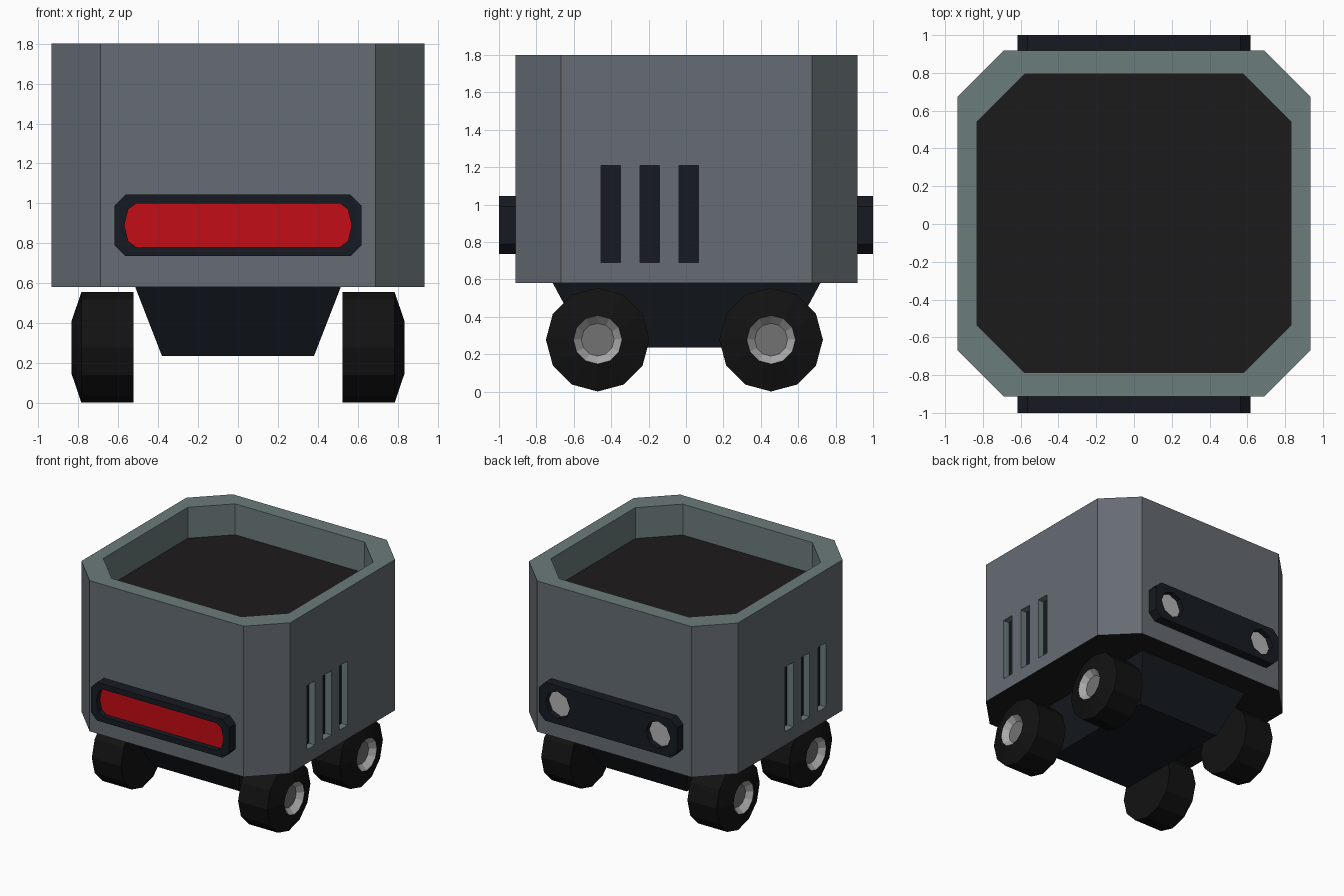
import bpy, bmesh, math

if "Cube" in bpy.data.objects:
    bpy.data.objects.remove(bpy.data.objects["Cube"])


def material(name, r, g, b):
    m = bpy.data.materials.new(name)
    m.diffuse_color = (r, g, b, 1)
    m.use_nodes = True
    m.node_tree.nodes["Principled BSDF"].inputs["Base Color"].default_value = m.diffuse_color
    return m


SLATE = material("slate", 0.13, 0.15, 0.17)
RIM = material("rim_grey", 0.15, 0.20, 0.20)
DARK = material("dark", 0.012, 0.011, 0.011)
NAVY = material("navy", 0.008, 0.011, 0.016)
RUBBER = material("rubber", 0.006, 0.006, 0.006)
HUB = material("hub_grey", 0.40, 0.40, 0.40)
CAP = material("cap_grey", 0.17, 0.17, 0.17)
RED = material("red", 0.55, 0.004, 0.008)
LAMP = material("lamp", 0.45, 0.45, 0.45)


def loft(name, rings, mats):
    """Skin a list of rings; mats = first cap, each band, last cap."""
    me = bpy.data.meshes.new(name)
    bm = bmesh.new()
    vs = [[bm.verts.new(p) for p in ring] for ring in rings]
    slots = list(dict.fromkeys(mats))
    n = len(rings[0])
    bm.faces.new(vs[0]).material_index = slots.index(mats[0])
    for a, b, m in zip(vs, vs[1:], mats[1:]):
        for i in range(n):
            j = (i + 1) % n
            bm.faces.new((a[i], a[j], b[j], b[i])).material_index = slots.index(m)
    bm.faces.new(vs[-1]).material_index = slots.index(mats[-1])
    bmesh.ops.recalc_face_normals(bm, faces=bm.faces)
    bm.to_mesh(me)
    bm.free()
    for m in slots:
        me.materials.append(m)
    ob = bpy.data.objects.new(name, me)
    bpy.context.collection.objects.link(ob)
    return ob


def cut(target, cutter):
    mod = target.modifiers.new("cut", 'BOOLEAN')
    mod.operation = 'DIFFERENCE'
    mod.solver = 'EXACT'
    mod.material_mode = 'TRANSFER'
    mod.object = cutter
    cutter.hide_render = True
    cutter.display_type = 'WIRE'


def octagon(a, b, c):
    """Rectangle of half sizes a, b with corners cut by c."""
    return [(a, b - c), (a - c, b), (c - a, b), (-a, b - c),
            (-a, c - b), (c - a, -b), (a - c, -b), (a, c - b)]


def flat(pts, z, dy=0.003):
    return [(x, y + dy, z) for x, y in pts]


def upright(pts, y, cx=0, cz=0.89):
    return [(x + cx, y, z + cz) for x, z in pts]


# body tub with open top
outer, inner = octagon(0.935, 0.915, 0.245), octagon(0.83, 0.79, 0.25)
body = loft("body", [flat(outer, 0.58), flat(outer, 1.8), flat(inner, 1.8), flat(inner, 1.55)],
            [DARK, SLATE, RIM, RIM, DARK])

# side vents
for s in (-1, 1):
    for y in (-0.403, -0.193, 0.015):
        rect = [(y - 0.052, 0.69), (y + 0.052, 0.69), (y + 0.052, 1.21), (y - 0.052, 1.21)]
        cutter = loft("vent_cutter", [[(s * x, *p) for p in rect] for x in (0.88, 1.0)],
                      [NAVY, RIM, NAVY])
        cut(body, cutter)

# tapered chassis
base = [(0.515, 0.715), (-0.515, 0.715), (-0.515, -0.715), (0.515, -0.715)]
loft("chassis", [flat(base, 0.58), flat([(x * 0.74, y * 0.74) for x, y in base], 0.235)],
     [NAVY] * 3)

# light housings with recessed lights
bar = [(0.57, 0), (0.55, 0.08), (0.51, 0.11), (-0.51, 0.11), (-0.55, 0.08),
       (-0.57, 0), (-0.55, -0.08), (-0.51, -0.11), (0.51, -0.11), (0.55, -0.08)]
disc = [(0.11 * math.cos(k * math.pi / 4), 0.11 * math.sin(k * math.pi / 4)) for k in range(8)]
panel = octagon(0.618, 0.155, 0.055)
for side, s, shape, spots, mat in (("front", -1, bar, (0,), RED),
                                   ("back", 1, disc, (-0.45, 0.45), LAMP)):
    housing = loft(side + "_light_housing", [upright(panel, s * y) for y in (0.9, 1.0)], [NAVY] * 3)
    for cx in spots:
        cut(housing, loft(side + "_light_cutter",
                          [upright(shape, s * y, cx) for y in (0.955, 1.05)], [mat, NAVY, NAVY]))

# wheels: tyre, bevelled shoulder, sunken hub
profile = [(0.525, 0.277), (0.785, 0.277), (0.835, 0.13), (0.79, 0.088)]
for s, side in ((-1, "left"), (1, "right")):
    for cy, end in ((-0.472, "front"), (0.455, "back")):
        rings = [[(s * x, cy + r * math.cos(k * math.pi / 6), 0.278 + r * math.sin(k * math.pi / 6))
                  for k in range(12)] for x, r in profile]
        loft(f"{end}_{side}_wheel", rings, [RUBBER, RUBBER, RUBBER, HUB, CAP])
